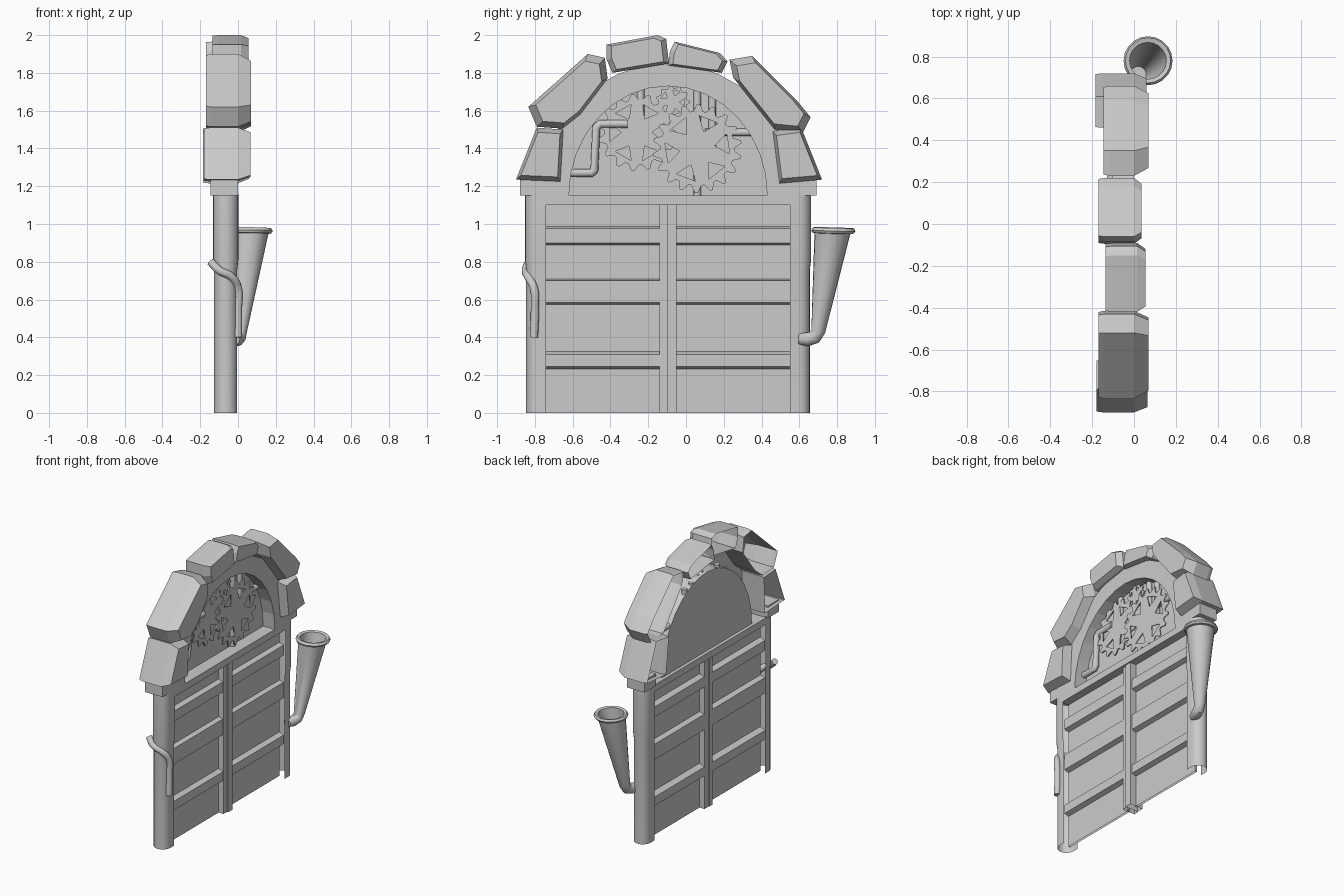
import bpy, bmesh
from math import sin, cos, pi
from mathutils import Vector, Matrix

if "Cube" in bpy.data.objects:
    bpy.data.objects.remove(bpy.data.objects["Cube"])

YC = -0.095          # the doorway's own centre line


def loft(name, rings, smooth=False, start=True, end=True, closed=True):
    """Skin a list of equal-length point rings, optionally capping the ends."""
    bm = bmesh.new()
    vs = [[bm.verts.new(p) for p in r] for r in rings]
    n = len(rings[0])
    for a, b in zip(vs, vs[1:]):
        for i in range(n if closed else n - 1):
            bm.faces.new((a[i], a[(i + 1) % n], b[(i + 1) % n], b[i]))
    if start:
        bm.faces.new(vs[0])
    if end:
        bm.faces.new(vs[-1])
    bmesh.ops.recalc_face_normals(bm, faces=bm.faces)
    me = bpy.data.meshes.new(name)
    bm.to_mesh(me)
    bm.free()
    ob = bpy.data.objects.new(name, me)
    bpy.context.collection.objects.link(ob)
    if smooth:
        shade(ob)
    return ob


def shade(ob):
    bpy.ops.object.select_all(action='DESELECT')
    bpy.context.view_layer.objects.active = ob
    ob.select_set(True)
    bpy.ops.object.shade_smooth_by_angle(angle=0.6)


def box(name, x, y, z, base=True):
    return loft(name, [[(x[0], y[0], k), (x[1], y[0], k), (x[1], y[1], k), (x[0], y[1], k)] for k in z],
                start=base)


def curve_object(name, cu, matrix=None, smooth=False):
    ob = bpy.data.objects.new(name, cu)
    bpy.context.collection.objects.link(ob)
    if matrix:
        ob.matrix_world = matrix
    bpy.ops.object.select_all(action='DESELECT')
    bpy.context.view_layer.objects.active = ob
    ob.select_set(True)
    bpy.ops.object.convert(target='MESH')
    if smooth:
        shade(bpy.context.object)


def pipe(name, pts, r, soft=False):
    cu = bpy.data.curves.new(name, 'CURVE')
    cu.dimensions = '3D'
    cu.bevel_depth, cu.bevel_resolution, cu.use_fill_caps = r, 4, True
    cu.resolution_u = 5
    if soft:
        sp = cu.splines.new('BEZIER')
        sp.bezier_points.add(len(pts) - 1)
        for bp, p in zip(sp.bezier_points, pts):
            bp.co = p
            bp.handle_left_type = bp.handle_right_type = 'AUTO'
    else:
        sp = cu.splines.new('POLY')
        sp.points.add(len(pts) - 1)
        for bp, p in zip(sp.points, pts):
            bp.co = (*p, 1)
    curve_object(name, cu, smooth=True)


def gear(name, y, z, r, teeth, holes, x, turn=0):
    cu = bpy.data.curves.new(name, 'CURVE')
    cu.dimensions, cu.fill_mode, cu.extrude = '2D', 'BOTH', 0.004

    def outline(polar):
        sp = cu.splines.new('POLY')
        sp.use_cyclic_u = True
        sp.points.add(len(polar) - 1)
        for p, (rad, a) in zip(sp.points, polar):
            p.co = (rad * cos(a), rad * sin(a), 0, 1)
    step = 2 * pi / teeth
    outline([(r * q, (i + f) * step + turn) for i in range(teeth)
             for f, q in ((-.38, .84), (-.1, 1), (.1, 1), (.38, .84))])
    for i in range(holes):
        a = 2 * pi * i / holes + turn
        outline([(r * .74, a - .32), (r * .74, a + .32), (r * .4, a)])
    curve_object(name, cu, Matrix(((0, 0, 1, x), (1, 0, 0, y), (0, 1, 0, z), (0, 0, 0, 1))))


# door leaves with bevelled rails on both faces
for side, (y0, y1) in (("left", (-0.76, -0.13)), ("right", (-0.06, 0.57))):
    box(side + "_door_panel", (-0.075, -0.06), (y0, y1), (0, 1.12), False)
    for i, (z0, z1, t) in enumerate(((.23, .33, .02), (.57, .71, .01), (.885, .99, .015))):
        prof = [(-.07, z0), (-.025, z0 + .015), (-.025, z1 - t), (-.07, z1),
                (-.115, z1 - t), (-.115, z0 + .015)]
        loft(f"{side}_door_rail_{i}", [[(x, y, z) for x, z in prof] for y in (y0, y1)])
box("centre_post_left", (-0.12, -0.02), (-0.14, -0.1), (0, 1.12), False)
box("centre_post_right", (-0.115, -0.01), (-0.1, -0.05), (0, 1.12), False)
box("lintel", (-0.13, 0), (-0.76, 0.57), (1.1, 1.15))

# side columns: open shells, round on the outside, with square caps
for side, s in (("left", -1), ("right", 1)):
    rings = []
    for z, r in ((0, .061), (.76, .061), (.81, .067), (1.16, .067)):
        arc = [(r * sin(a), .69 + r * cos(a)) for a in (pi * (i / 10 - .5) for i in range(11))]
        prof = [(-r, .645)] + arc + [(r, .645)]
        rings.append([(x - .065, YC + s * y, z) for x, y in prof])
    loft(side + "_column", rings, True, False, False, False)
    box(side + "_column_cap", (-0.145, 0), sorted((YC + s * .655, YC + s * .785)), (1.15, 1.24))


# arch ring (front face and reveal, open behind) and the plate closing the recess
def arch(a, b, n=16):
    return [(YC - a * cos(pi * i / n), 1.15 + b * sin(pi * i / n)) for i in range(n + 1)]


inner, outer = arch(.525, .58), arch(.68, .70)
loft("arch_ring", [[(x, y, z) for x, (y, z) in ((0, o), (0, i), (-.1, i))]
                   for i, o in zip(inner, outer)], False, False, False, False)
loft("arch_back_plate", [[(x, y, z) for y, z in inner] for x in (-.105, -.095)])

# rough-cut stones around the arch, open at the back: outline, back x, front x, chamfer
stones = [
    ([(-.90, 1.235), (-.79, 1.51), (-.65, 1.50), (-.665, 1.225)], -.18, .065, .065),
    ([(-.835, 1.62), (-.52, 1.90), (-.43, 1.88), (-.415, 1.77), (-.56, 1.58), (-.655, 1.505), (-.79, 1.515)],
     -.17, .07, .07),
    ([(-.42, 1.95), (-.15, 2.0), (-.105, 1.98), (-.09, 1.85), (-.39, 1.80), (-.42, 1.87)], -.135, .055, .04),
    ([(-.06, 1.965), (.18, 1.905), (.22, 1.86), (.19, 1.80), (-.095, 1.84), (-.085, 1.915)], -.17, .035, .035),
    ([(.23, 1.87), (.35, 1.89), (.59, 1.65), (.66, 1.565), (.62, 1.485), (.47, 1.50), (.25, 1.775)],
     -.145, .07, .07),
    ([(.46, 1.49), (.61, 1.51), (.72, 1.235), (.495, 1.215)], -.185, .06, .06),
]
for i, (prof, xb, xf, ch) in enumerate(stones):
    cy = sum(p[0] for p in prof) / len(prof)
    cz = sum(p[1] for p in prof) / len(prof)
    loft(f"arch_stone_{i}", [[(x, cy + (y - cy) * k, cz + (z - cz) * k) for y, z in prof]
                             for x, k in ((xb, .97), (xb + .03, 1), (xf - ch, 1), (xf, .83))], start=False)

# flat gears inside the arch
gear("left_gear", -.26, 1.485, .205, 15, 6, -.07)
gear("right_gear", .06, 1.40, .235, 18, 6, -.06, .15)
gear("small_gear", -.07, 1.645, .09, 11, 5, -.075)

# pipes inside the recess
pipe("bent_pipe", [(-.07, -.61, 1.27), (-.07, -.50, 1.27), (-.07, -.485, 1.285), (-.07, -.475, 1.51),
                   (-.07, -.455, 1.53), (-.07, -.31, 1.53)], .022)
pipe("right_pipe", [(-.08, .1, 1.485), (-.08, .39, 1.485)], .02)
for i, (y, z0, z1) in enumerate(((-.24, 1.5, 1.73), (.06, 1.15, 1.71), (.14, 1.4, 1.69))):
    pipe(f"upright_pipe_{i}", [(-.085, y, z0), (-.085, y, z1)], .02)

# hose on the left column
pipe("left_hose", [(-.145, -.83, .80), (-.10, -.848, .755), (-.035, -.835, .72), (0, -.805, .66),
                   (.0, -.80, .55), (0, -.805, .40)], .022, True)

# ear-trumpet horn on the right column, hollow at the mouth
path = [((-.02, .60, .39), .03), ((-.005, .645, .39), .037), ((.005, .68, .40), .037), ((.01, .70, .43), .037),
        ((.066, .775, .95), .095), ((.066, .778, .952), .11), ((.067, .78, .965), .117),
        ((.067, .782, .98), .108), ((.067, .78, .975), .088), ((.02, .715, .5), .038)]
dirs = [(.2, 1, 0), (.2, 1, .1), (.15, .7, .6), (.1, .2, 1)] + [(.02, .03, 1)] * 6
rings = []
for (c, r), d in zip(path, dirs):
    d = Vector(d).normalized()
    u = d.cross(Vector((1, 0, 0))).normalized()
    v = d.cross(u)
    rings.append([Vector(c) + r * (cos(a) * u + sin(a) * v) for a in (pi * i / 10 for i in range(20))])
loft("horn", rings, True)
